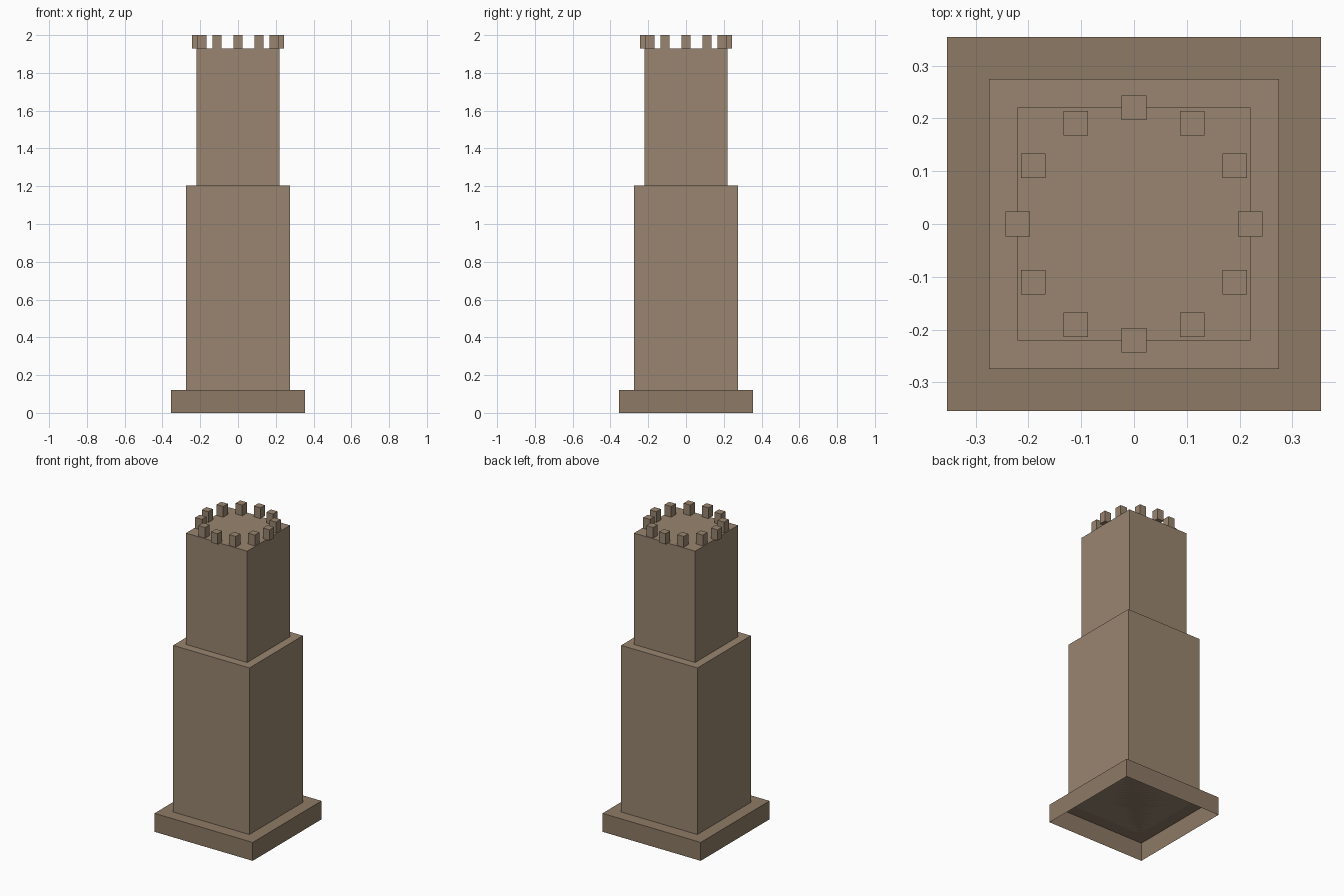
import bpy, bmesh, math

if "Cube" in bpy.data.objects:
    bpy.data.objects.remove(bpy.data.objects["Cube"])


def material(name, rgb):
    m = bpy.data.materials.new(name)
    m.diffuse_color = (*rgb, 1)
    m.use_nodes = True
    m.node_tree.nodes["Principled BSDF"].inputs["Base Color"].default_value = m.diffuse_color
    return m


stone = material("stone", (0.32, 0.235, 0.16))
dark_stone = material("dark_stone", (0.27, 0.195, 0.13))


def block(name, half, z0, z1, mat, x=0, y=0, open_bottom=False):
    bm = bmesh.new()
    bmesh.ops.create_cube(bm, size=1)
    for v in bm.verts:
        v.co = (x + v.co.x * 2 * half, y + v.co.y * 2 * half,
                z1 if v.co.z > 0 else z0)
    if open_bottom:
        bm.normal_update()
        under = [f for f in bm.faces if f.normal.z < -0.5]
        bmesh.ops.delete(bm, geom=under, context='FACES_ONLY')
    me = bpy.data.meshes.new(name)
    bm.to_mesh(me)
    bm.free()
    me.materials.append(mat)
    ob = bpy.data.objects.new(name, me)
    bpy.context.collection.objects.link(ob)
    return ob


# Stepped tower: hollow plinth with open underside, then two shafts
block("plinth", 0.354, 0, 0.12, dark_stone, open_bottom=True)
block("lower_shaft", 0.275, 0.12, 1.205, stone)
block("upper_shaft", 0.2205, 1.205, 1.93, stone)

# Ring of axis-aligned battlement blocks
for i in range(12):
    a = math.tau * i / 12
    block(f"merlon_{i + 1}", 0.0235, 1.93, 2.0, stone,
          0.2205 * math.cos(a), 0.2205 * math.sin(a))
